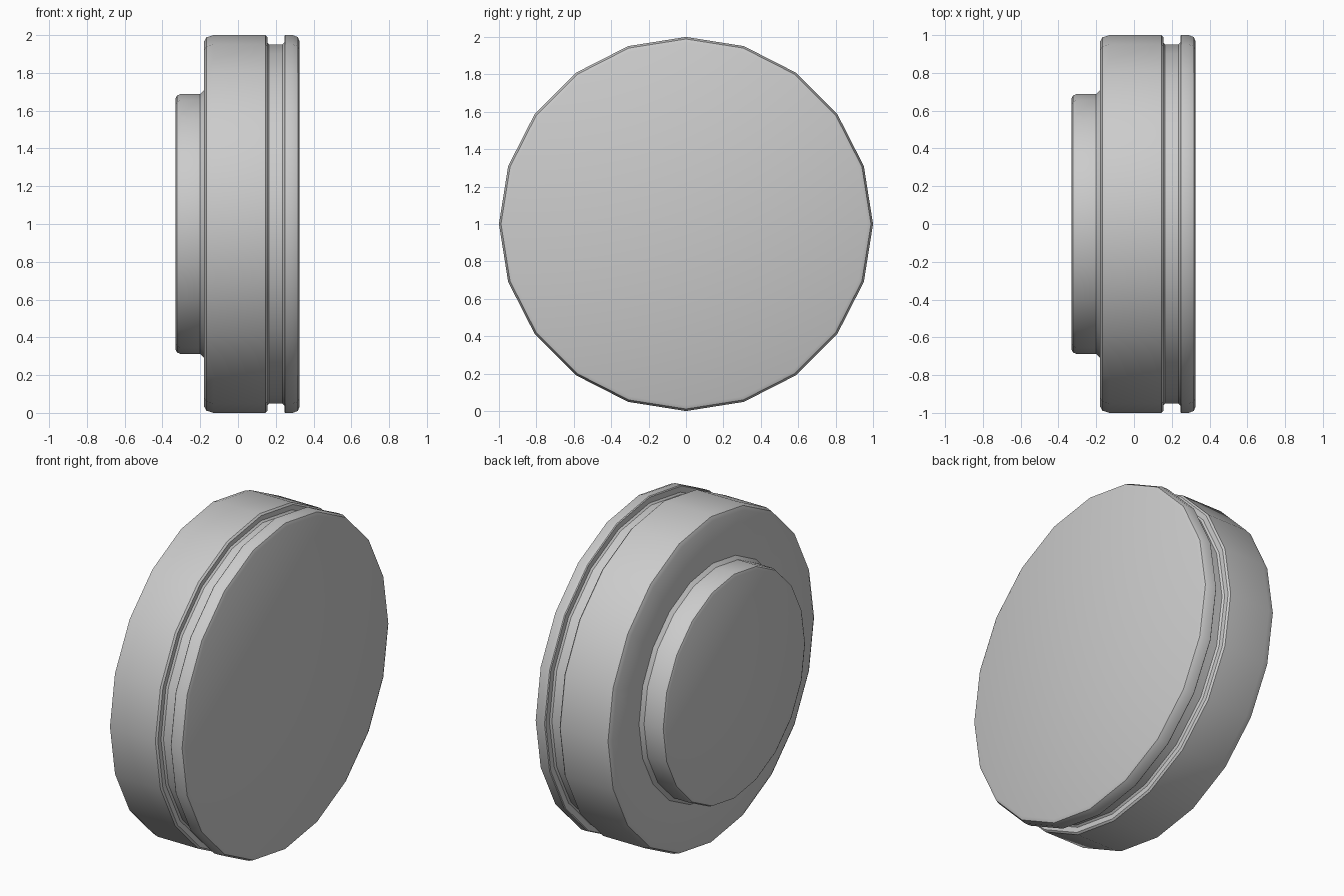
import bpy, bmesh, math

if "Cube" in bpy.data.objects:
    bpy.data.objects.remove(bpy.data.objects["Cube"])

SIDES = 20


def lathe_x(name, profile, center_z):
    """Revolve (x, radius) points around a horizontal x axis, capping both ends."""
    bm = bmesh.new()
    rings = []
    for x, r in profile:
        rings.append([bm.verts.new((x,
                                    r * math.cos(2 * math.pi * i / SIDES),
                                    center_z + r * math.sin(2 * math.pi * i / SIDES)))
                      for i in range(SIDES)])
    for a, b in zip(rings, rings[1:]):
        for i in range(SIDES):
            j = (i + 1) % SIDES
            bm.faces.new((a[i], a[j], b[j], b[i]))
    bm.faces.new(rings[0])
    bm.faces.new(rings[-1])
    bmesh.ops.recalc_face_normals(bm, faces=bm.faces)
    mesh = bpy.data.meshes.new(name)
    bm.to_mesh(mesh)
    bm.free()
    obj = bpy.data.objects.new(name, mesh)
    bpy.context.collection.objects.link(obj)
    bpy.context.view_layer.objects.active = obj
    obj.select_set(True)
    bpy.ops.object.shade_smooth_by_angle(angle=math.radians(30))
    obj.select_set(False)
    return obj


# Rear hub with chamfer and small fillet into the disc
hub = [(-0.33, 0.665), (-0.323, 0.68), (-0.305, 0.688), (-0.20, 0.688), (-0.18, 0.708)]
# Wide main disc with rounded rear rim
disc = [(-0.18, 0.965), (-0.168, 0.988), (-0.13, 1.0), (0.145, 1.0), (0.155, 0.99)]
# Narrow groove
groove = [(0.155, 0.96), (0.165, 0.95), (0.235, 0.95), (0.245, 0.96)]
# Front flange with rounded rim
flange = [(0.245, 0.995), (0.25, 1.0), (0.29, 1.0), (0.317, 0.989), (0.325, 0.97)]

lathe_x("stepped_disc", hub + disc + groove + flange, 1.0)
